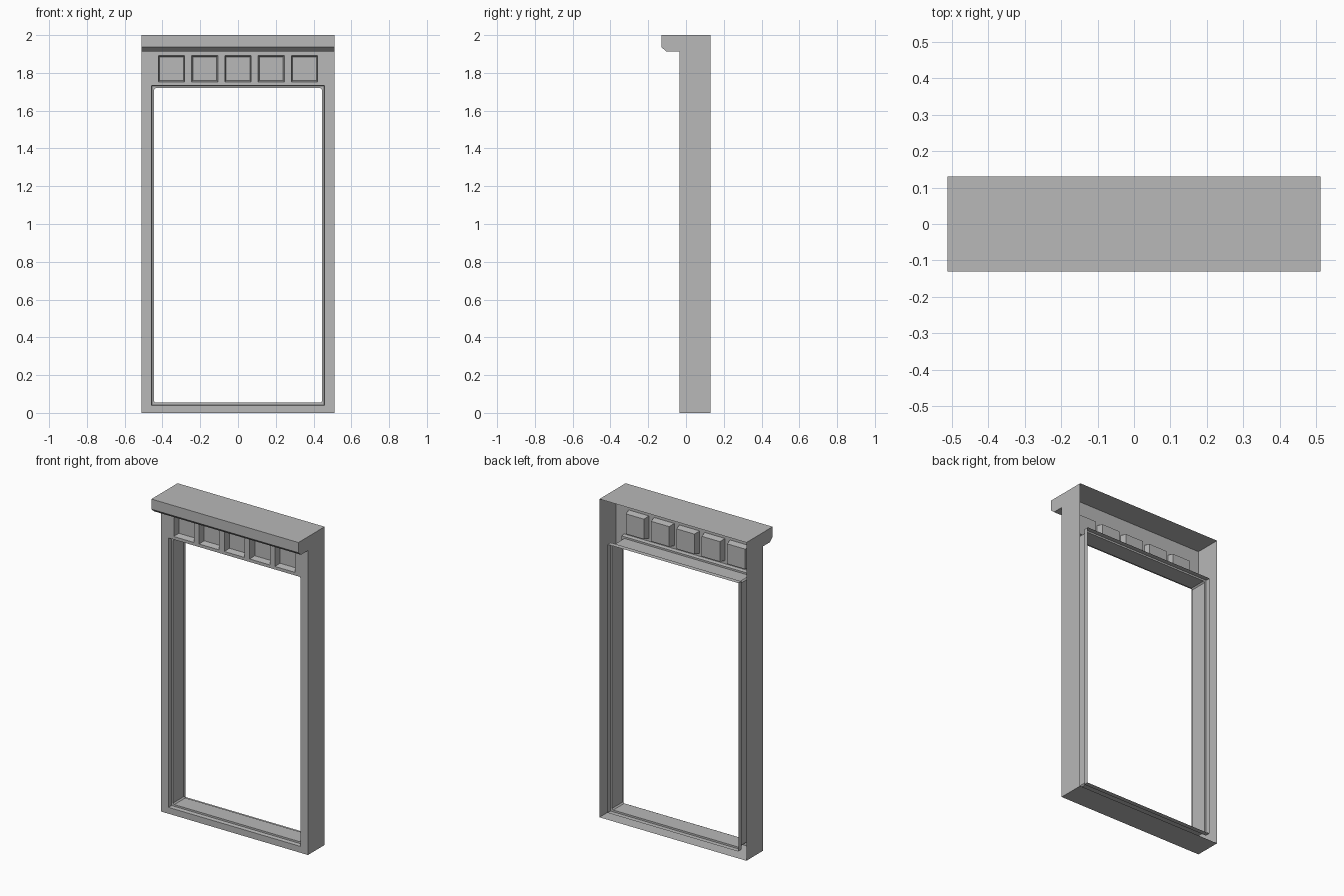
import bpy, bmesh

cube = bpy.data.objects.get("Cube")
if cube:
    bpy.data.objects.remove(cube, do_unlink=True)

grey = bpy.data.materials.new("plain grey")
grey.use_nodes = True
grey.diffuse_color = (0.48, 0.48, 0.48, 1)
grey.node_tree.nodes["Principled BSDF"].inputs["Base Color"].default_value = grey.diffuse_color

HALF_W, TOP = 0.511, 2.0
FRONT, BACK, NOSE = -0.035, 0.13, -0.13
HOLE_X, HOLE_LOW, HOLE_HIGH = 0.458, 0.04, 1.733
PANEL_Z, PANEL_R, PITCH = 1.822, 0.07, 0.176
CENTRES = [i * PITCH for i in range(-2, 3)]


def finish(name, bm, flip=False):
    bmesh.ops.remove_doubles(bm, verts=bm.verts, dist=0.0001)
    if flip:
        bmesh.ops.reverse_faces(bm, faces=bm.faces)
    mesh = bpy.data.meshes.new(name)
    bm.to_mesh(mesh)
    bm.free()
    mesh.materials.append(grey)
    ob = bpy.data.objects.new(name, mesh)
    bpy.context.collection.objects.link(ob)
    return ob


def quad(bm, *points):
    return bm.faces.new([bm.verts.new(p) for p in points])


def loft(bm, rings):
    """Join successive closed loops with quads."""
    loops = [[bm.verts.new(p) for p in ring] for ring in rings]
    for a, b in zip(loops, loops[1:]):
        for i in range(len(a)):
            j = (i + 1) % len(a)
            bm.faces.new((a[i], a[j], b[j], b[i]))
    return loops


def rect_ring(cx, half, low, high, y, cut=0):
    """Rectangle in the xz plane, with its corners clipped by cut."""
    l, r = cx - half, cx + half
    if not cut:
        return [(l, y, low), (r, y, low), (r, y, high), (l, y, high)]
    return [(l + cut, y, low), (r - cut, y, low), (r, y, low + cut), (r, y, high - cut),
            (r - cut, y, high), (l + cut, y, high), (l, y, high - cut), (l, y, low + cut)]


# Front sheet, pierced by the main opening and the five panels
bm = bmesh.new()
xs = sorted([-HALF_W, HALF_W, -HOLE_X, HOLE_X] + [c + s * PANEL_R for c in CENTRES for s in (-1, 1)])
zs = [0, HOLE_LOW, HOLE_HIGH, PANEL_Z - PANEL_R, PANEL_Z + PANEL_R, TOP]
for x0, x1 in zip(xs, xs[1:]):
    for z0, z1 in zip(zs, zs[1:]):
        mx, mz = (x0 + x1) / 2, (z0 + z1) / 2
        in_hole = abs(mx) < HOLE_X and HOLE_LOW < mz < HOLE_HIGH
        in_panel = abs(mz - PANEL_Z) < PANEL_R and any(abs(mx - c) < PANEL_R for c in CENTRES)
        if not (in_hole or in_panel):
            quad(bm, (x0, FRONT, z0), (x1, FRONT, z0), (x1, FRONT, z1), (x0, FRONT, z1))
finish("front_sheet", bm)

# Outer casing, open at the back
bm = bmesh.new()
loft(bm, [rect_ring(0, HALF_W, 0, TOP, y) for y in (FRONT, BACK)])
finish("outer_casing", bm, flip=True)

# Stepped lining of the main opening: inset, depth, corner cut
bm = bmesh.new()
steps = [(0, FRONT, 0.001), (0.003, -0.01, 0.001), (0.014, -0.01, 0.008),
         (0.014, 0.1, 0.008), (0.003, 0.1, 0.001), (0.003, BACK, 0.001)]
loft(bm, [rect_ring(0, HOLE_X - d, HOLE_LOW + d, HOLE_HIGH - d, y, c) for d, y, c in steps])
finish("opening_lining", bm)

# Recessed square panels, tapered towards the back
for n, cx in enumerate(CENTRES):
    bm = bmesh.new()
    rings = [rect_ring(cx, r, PANEL_Z - r, PANEL_Z + r, y)
             for r, y in ((PANEL_R, FRONT), (PANEL_R - 0.007, FRONT + 0.04))]
    bm.faces.new(loft(bm, rings)[-1])
    finish(f"recessed_panel_{n + 1}", bm)

# Overhanging cornice with a chamfered lower edge
bm = bmesh.new()
profile = [(FRONT, TOP), (NOSE, TOP), (NOSE, 1.936), (-0.104, 1.913), (FRONT, 1.913)]
ends = loft(bm, [[(x, y, z) for y, z in profile] for x in (-HALF_W, HALF_W)])
for end in ends:
    bm.faces.new(end)
bmesh.ops.recalc_face_normals(bm, faces=bm.faces)
finish("cornice", bm)
